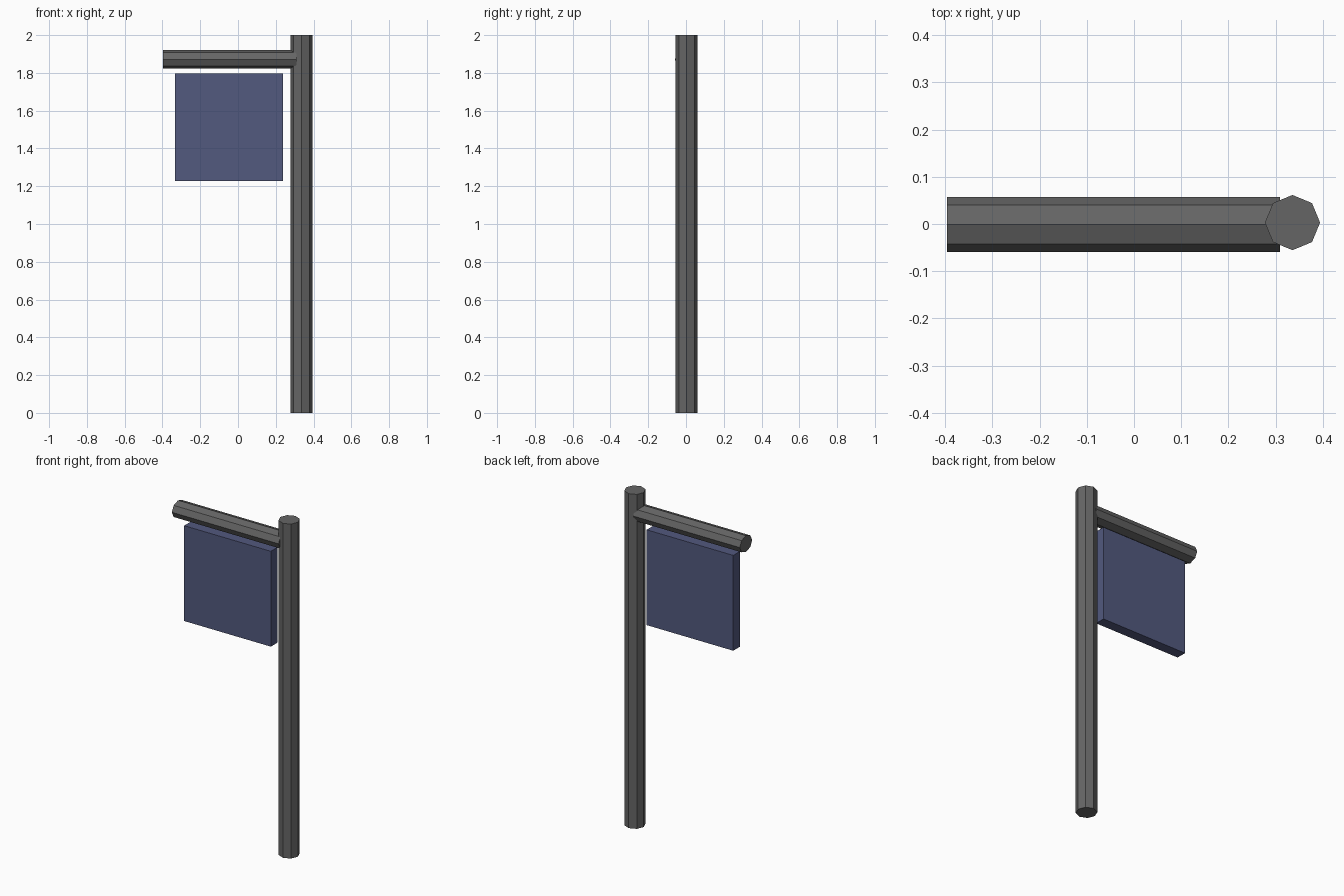
import bpy
from math import pi

cube = bpy.data.objects.get("Cube")
if cube:
    bpy.data.objects.remove(cube, do_unlink=True)


def make_material(name, color):
    mat = bpy.data.materials.new(name)
    mat.use_nodes = True
    mat.diffuse_color = color
    mat.node_tree.nodes["Principled BSDF"].inputs["Base Color"].default_value = color
    return mat


def finish(name, mat):
    obj = bpy.context.object
    obj.name = name
    obj.data.materials.append(mat)
    return obj


def octagonal_bar(name, mat, length, location, rotation=(0, 0, 0)):
    bpy.ops.mesh.primitive_cylinder_add(vertices=8, radius=0.0585, depth=length,
                                        location=location, rotation=rotation)
    return finish(name, mat)


metal = make_material("dark grey metal", (0.13, 0.13, 0.13, 1))
panel = make_material("slate blue panel", (0.085, 0.1, 0.21, 1))

# Upright post
octagonal_bar("post", metal, 2, (0.336, 0.003, 1))

# Slightly flattened arm, its end buried in the post
arm = octagonal_bar("arm", metal, 0.706, (-0.043, -0.001, 1.872), (0, pi / 2, 0))
arm.scale.x = 0.84

# Hanging sign board, floating just under the arm
bpy.ops.mesh.primitive_cube_add(size=1, location=(-0.047, -0.001, 1.513))
board = finish("sign_board", panel)
board.scale = (0.573, 0.062, 0.57)
